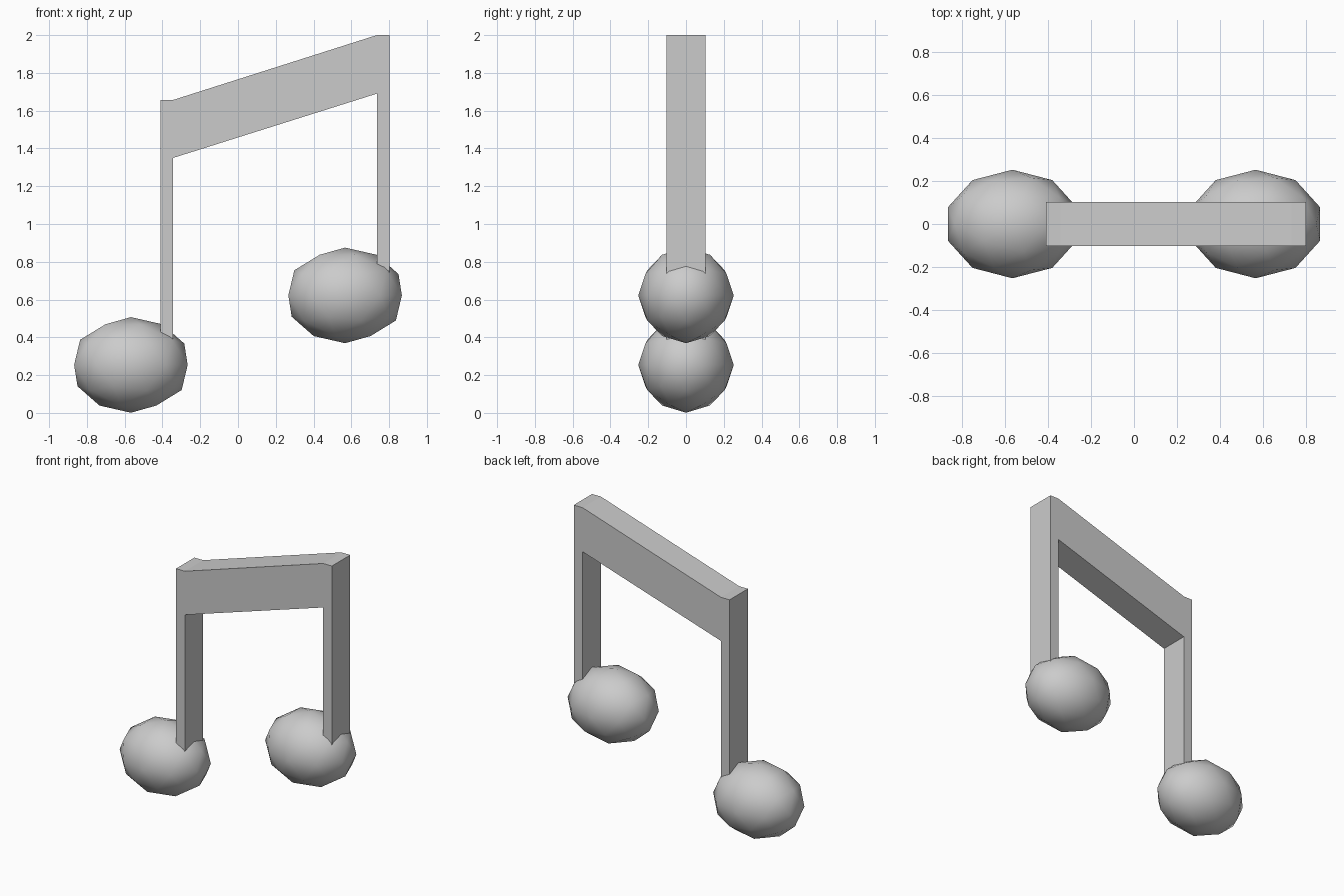
import bpy, bmesh

if "Cube" in bpy.data.objects:
    bpy.data.objects.remove(bpy.data.objects["Cube"])

def note_head(name, x, z):
    # low-poly egg-shaped head, smooth shaded
    bpy.ops.mesh.primitive_ico_sphere_add(subdivisions=2, radius=1, location=(x, 0, z))
    ob = bpy.context.object
    ob.name = name
    ob.scale = (0.316, 0.253, 0.253)
    bpy.ops.object.transform_apply(location=False, rotation=False, scale=True)
    bpy.ops.object.shade_smooth()
    return ob

def extrude_profile(name, pts, half):
    # front outline (x, z) extruded along y
    bm = bmesh.new()
    face = bm.faces.new([bm.verts.new((x, -half, z)) for x, z in pts])
    res = bmesh.ops.extrude_face_region(bm, geom=[face])
    verts = [v for v in res["geom"] if isinstance(v, bmesh.types.BMVert)]
    bmesh.ops.translate(bm, verts=verts, vec=(0, 2 * half, 0))
    bmesh.ops.recalc_face_normals(bm, faces=bm.faces)
    me = bpy.data.meshes.new(name)
    bm.to_mesh(me)
    bm.free()
    ob = bpy.data.objects.new(name, me)
    bpy.context.collection.objects.link(ob)
    return ob

# two note heads
note_head("left_note_head", -0.567, 0.254)
note_head("right_note_head", 0.567, 0.622)

# stems and slanted beam in one outline, stem feet buried in the heads
extrude_profile("stems_and_beam", [
    (-0.411, 0.30), (-0.343, 0.30), (-0.343, 1.35), (0.735, 1.69),
    (0.735, 0.67), (0.803, 0.67), (0.803, 2.0), (0.735, 2.0),
    (-0.343, 1.657), (-0.411, 1.657)], 0.102)
